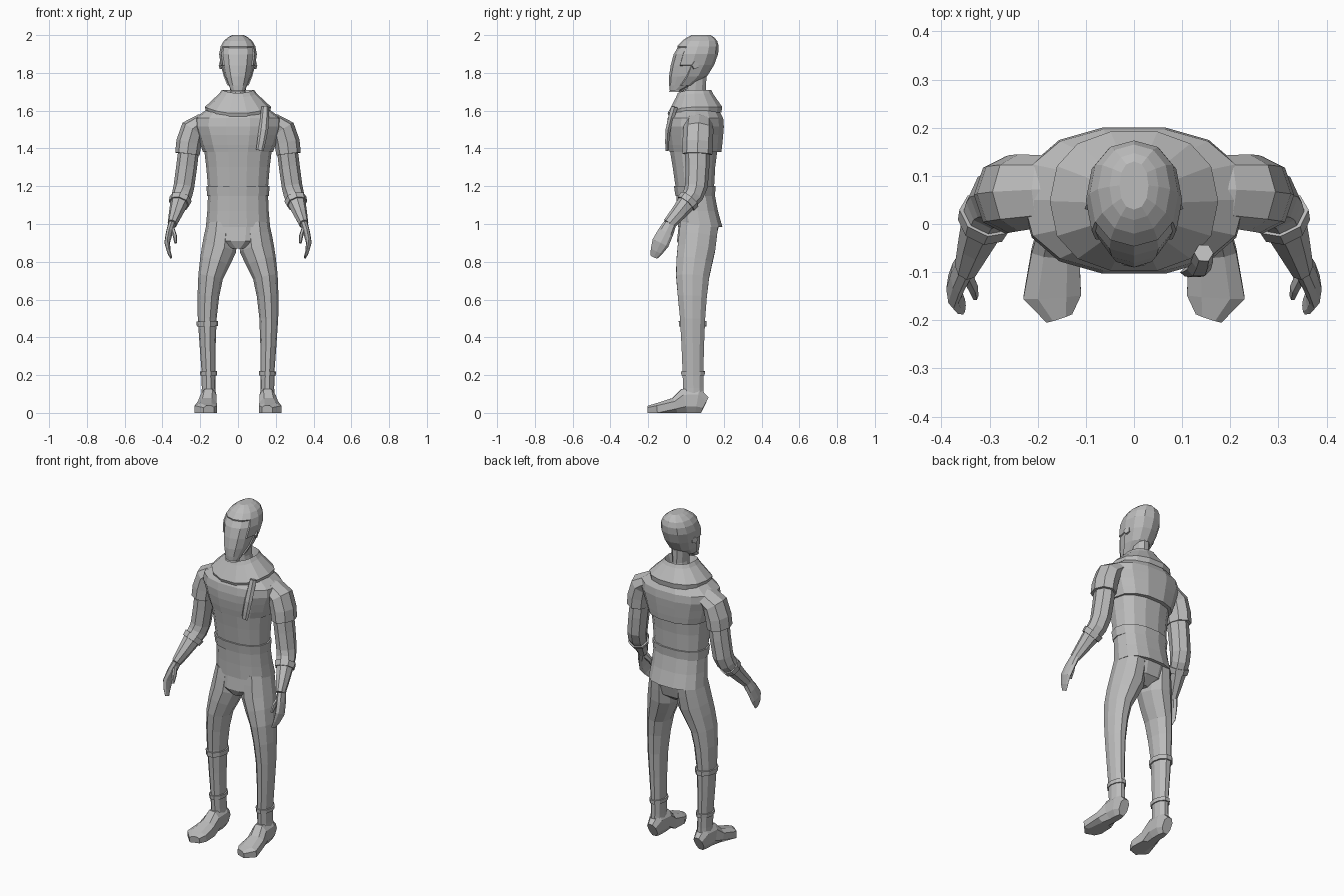
import bpy, bmesh
from math import sin, cos, pi
from mathutils import Vector

cube = bpy.data.objects.get("Cube")
if cube:
    bpy.data.objects.remove(cube)

grey = bpy.data.materials.new("plain grey")
grey.use_nodes = True
tone = (.5, .5, .5, 1)
grey.diffuse_color = tone
grey.node_tree.nodes["Principled BSDF"].inputs["Base Color"].default_value = tone


def level(z, half, front, back):
    """Cross-section of the trunk, centred on the middle plane."""
    return Vector((0, (front + back) / 2, z, half, (back - front) / 2))


def joint(x, y, z, wide, deep):
    """Cross-section of a limb around its own centre."""
    return Vector((x, y, z, wide, deep))


def power(value, exponent):
    return abs(value) ** exponent * (1 if value >= 0 else -1)


def refine(sections):
    """Add a curved in-between section to every span."""
    result = [sections[0]]
    last = len(sections) - 1
    for i in range(last):
        before, start = sections[max(i - 1, 0)], sections[i]
        end, after = sections[i + 1], sections[min(i + 2, last)]
        middle = (start + end) / 2
        result += [middle + (start + end - before - after) / 16, end]
    return result


def loft(name, sections, sides=8, square=1, turn=0, upright=False,
         mirror=False, caps=True, dip=0):
    """Skin a row of cross-sections as a flat-shaded object."""
    bm = bmesh.new()
    centres = [Vector(s[:3]) for s in sections]
    rows = []
    for k, section in enumerate(sections):
        wide, deep = section[3], section[4]
        side, depth = Vector((1, 0, 0)), Vector((0, 1, 0))
        if not upright:
            along = centres[min(k + 1, len(centres) - 1)] - centres[max(k - 1, 0)]
            along.normalize()
            side = (side - along * side.dot(along)).normalized()
            depth = along.cross(side)
        row = []
        for i in range(sides):
            angle = 2 * pi * (i + turn) / sides
            point = centres[k] + side * wide * power(cos(angle), square)
            point += depth * deep * power(sin(angle), square)
            point.z -= dip * wide * max(0, -sin(angle)) ** 2
            row.append(bm.verts.new(point))
        rows.append(row)
    for low, high in zip(rows, rows[1:]):
        for i in range(sides):
            j = (i + 1) % sides
            bm.faces.new((low[i], low[j], high[j], high[i]))
    if caps:
        bm.faces.new(rows[0])
        bm.faces.new(rows[-1])
    bmesh.ops.recalc_face_normals(bm, faces=bm.faces)
    mesh = bpy.data.meshes.new(name)
    bm.to_mesh(mesh)
    bm.free()
    mesh.materials.append(grey)
    obj = bpy.data.objects.new(name, mesh)
    bpy.context.collection.objects.link(obj)
    if mirror:
        obj.modifiers.new("Mirror", 'MIRROR')
    return obj


def band(name, start, end, low, high, **options):
    """A thin cuff between two fractions of one span of a body part."""
    swell = Vector((0, 0, 0, .008, .008))
    sections = [start + (end - start) * t + swell for t in (low, high)]
    loft(name, sections, **options)


# Head with a recessed face
head = loft("head", refine([
    level(z=1.7, half=.04, front=-.09, back=-.02),
    level(z=1.78, half=.075, front=-.095, back=.11),
    level(z=1.9, half=.1, front=-.07, back=.17),
    level(z=1.97, half=.075, front=-.02, back=.165),
    level(z=2, half=.03, front=.03, back=.13)]), sides=12, upright=True, square=.9)
bm = bmesh.new()
bm.from_mesh(head.data)
face = []
for f in bm.faces:
    middle = f.calc_center_median()
    if middle.y < 0 and 1.71 < middle.z < 1.93:
        face.append(f)
bmesh.ops.inset_region(bm, faces=face, thickness=.006, depth=-.005)
bm.to_mesh(head.data)
bm.free()
loft("ear", [joint(x=.07, y=.04, z=1.84, wide=.02, deep=.02),
             joint(x=.095, y=.05, z=1.84, wide=.02, deep=.02)], sides=5, mirror=True)
loft("neck", [level(z=1.6, half=.06, front=-.01, back=.13),
              level(z=1.7, half=.04, front=-.01, back=.11),
              level(z=1.8, half=.05, front=0, back=.11)], sides=10, upright=True)

# Upright collar spreading into a shoulder wrap
loft("collar", [
    level(z=1.64, half=.06, front=-.02, back=.12),
    level(z=1.71, half=.085, front=-.045, back=.135),
    level(z=1.69, half=.1, front=-.055, back=.145),
    level(z=1.62, half=.175, front=-.1, back=.195),
    level(z=1.59, half=.17, front=-.09, back=.19)],
    sides=14, square=.85, upright=True, caps=False, dip=.2)
loft("scarf_tail", refine([
    joint(x=.145, y=-.06, z=1.62, wide=.02, deep=.02),
    joint(x=.135, y=-.095, z=1.5, wide=.025, deep=.015),
    joint(x=.115, y=-.1, z=1.39, wide=.02, deep=.01)]), sides=6)

# Short jacket over a belted tunic
trunk = dict(sides=14, square=.85, upright=True)
loft("jacket", refine([
    level(z=1.38, half=.185, front=-.09, back=.19),
    level(z=1.47, half=.215, front=-.105, back=.2),
    level(z=1.56, half=.23, front=-.1, back=.2),
    level(z=1.64, half=.1, front=-.05, back=.15)]), **trunk)
hem = level(z=.985, half=.17, front=-.045, back=.195)
waist = level(z=1.18, half=.158, front=-.055, back=.15)
chest = level(z=1.4, half=.18, front=-.09, back=.17)
loft("tunic", refine([hem, waist, chest]), **trunk)
band("belt", waist, chest, -.15, .1, **trunk)
loft("hips", [level(z=.87, half=.04, front=-.03, back=.1),
              level(z=.91, half=.14, front=-.05, back=.155),
              level(z=1, half=.16, front=-.04, back=.18)], **trunk)

# Sleeves, arms and cuffs
loft("sleeve", refine([
    joint(x=.14, y=.07, z=1.56, wide=.03, deep=.07),
    joint(x=.24, y=.065, z=1.5, wide=.065, deep=.08),
    joint(x=.268, y=.06, z=1.37, wide=.065, deep=.08)]), mirror=True)
shoulder = joint(x=.26, y=.06, z=1.4, wide=.055, deep=.066)
elbow = joint(x=.286, y=.055, z=1.2, wide=.055, deep=.06)
forearm = joint(x=.308, y=.01, z=1.12, wide=.05, deep=.05)
wrist = joint(x=.348, y=-.09, z=1, wide=.025, deep=.034)
loft("arm", refine([shoulder, elbow, forearm, wrist]), mirror=True)
band("cuff", forearm, wrist, -.1, .1, mirror=True)

# Mitten hand with a separate thumb
loft("hand", refine([
    joint(x=.35, y=-.085, z=1, wide=.02, deep=.034),
    joint(x=.375, y=-.135, z=.9, wide=.015, deep=.046),
    joint(x=.355, y=-.17, z=.825, wide=.006, deep=.02)]), mirror=True)
loft("thumb", [
    joint(x=.35, y=-.1, z=.98, wide=.012, deep=.02),
    joint(x=.335, y=-.13, z=.94, wide=.011, deep=.018),
    joint(x=.33, y=-.15, z=.9, wide=.007, deep=.01)], sides=6, mirror=True)

# Trouser legs with ankle bands and one shin band
thigh = joint(x=.145, y=.035, z=.72, wide=.066, deep=.092)
knee = joint(x=.163, y=.035, z=.5, wide=.05, deep=.07)
ankle = joint(x=.156, y=.037, z=.22, wide=.037, deep=.058)
loft("leg", refine([
    joint(x=.088, y=.07, z=1, wide=.078, deep=.105),
    joint(x=.1, y=.055, z=.87, wide=.092, deep=.105), thigh, knee, ankle,
    joint(x=.155, y=.04, z=.08, wide=.038, deep=.058)]), sides=10, mirror=True)
band("ankle_band", ankle, knee, -.08, 0, sides=10, mirror=True)
across = Vector((-1, 1, 1, 1, 1))
band("right_shin_band", knee * across, ankle * across, .05, .15, sides=10)

# Shoes, flattened underneath
shoe = loft("shoe", [
    joint(x=.155, y=.1, z=.045, wide=.03, deep=.045),
    joint(x=.155, y=.06, z=.066, wide=.044, deep=.07),
    joint(x=.156, y=-.01, z=.064, wide=.046, deep=.068),
    joint(x=.163, y=-.06, z=.04, wide=.053, deep=.043),
    joint(x=.17, y=-.15, z=.026, wide=.064, deep=.028),
    joint(x=.155, y=-.195, z=.02, wide=.03, deep=.02)],
    square=.8, turn=.5, mirror=True)
for vertex in shoe.data.vertices:
    if vertex.co.z < .02:
        vertex.co.z = 0
